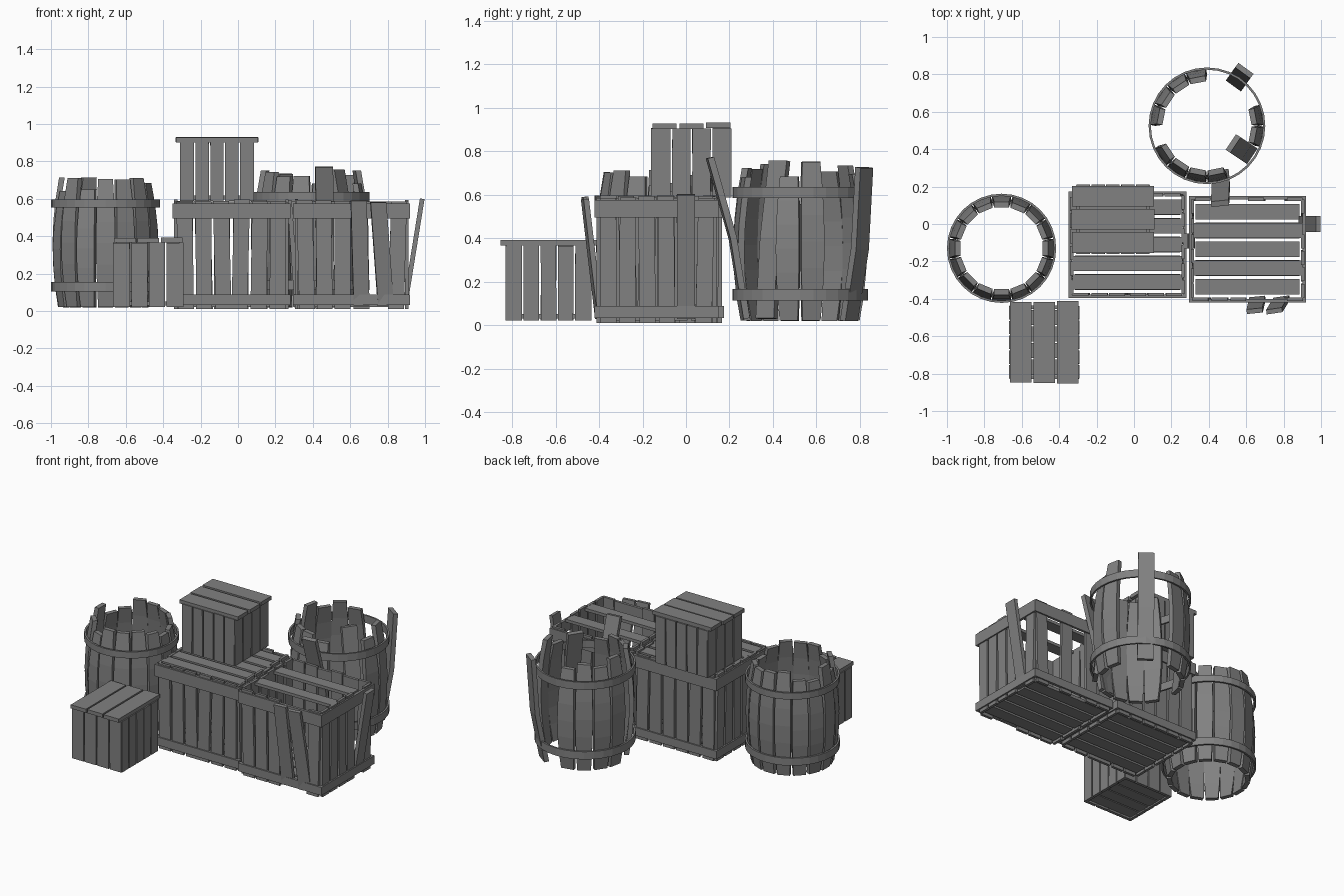
import bpy, bmesh, math, random
from mathutils import Vector

random.seed(4)
cube = bpy.data.objects.get("Cube")
if cube:
    bpy.data.objects.remove(cube, do_unlink=True)

GREY = (0.22, 0.22, 0.22, 1)
mat = bpy.data.materials.new("weathered_grey")
mat.use_nodes = True
mat.diffuse_color = GREY
mat.node_tree.nodes["Principled BSDF"].inputs["Base Color"].default_value = GREY
Z = Vector((0, 0, 1))


def finish(bm, name):
    bmesh.ops.recalc_face_normals(bm, faces=bm.faces)
    mesh = bpy.data.meshes.new(name)
    bm.to_mesh(mesh)
    bm.free()
    mesh.materials.append(mat)
    obj = bpy.data.objects.new(name, mesh)
    bpy.context.collection.objects.link(obj)
    return obj


def plank(bm, path, across, widths, thick):
    """Sweep a flat rectangle along a path of points."""
    path = [Vector(p) for p in path]
    across = Vector(across).normalized()
    normal = across.cross(path[-1] - path[0]).normalized() * thick / 2
    rings = []
    for p, w in zip(path, widths):
        side = across * w / 2
        rings.append([bm.verts.new(p + a * side + b * normal)
                      for a, b in ((-1, -1), (1, -1), (1, 1), (-1, 1))])
    for lo, hi in zip(rings, rings[1:]):
        for i in range(4):
            j = (i + 1) % 4
            bm.faces.new((lo[i], lo[j], hi[j], hi[i]))
    bm.faces.new(rings[0])
    bm.faces.new(rings[-1])


def loose_board(name, path, across, width, thick=0.025):
    bm = bmesh.new()
    plank(bm, path, across, [width] * len(path), thick)
    finish(bm, name)


def wall_planks(bm, a, b, z0, z1, count, thick, gap=0.012, skip=(), jitter=0.006):
    """Upright planks filling the line from a to b."""
    a, b = Vector((*a, 0)), Vector((*b, 0))
    step = (b - a) / count
    for i in range(count):
        if i in skip:
            continue
        mid = a + step * (i + 0.5)
        lean = step.normalized() * random.uniform(-jitter, jitter)
        w = step.length - gap
        plank(bm, [mid + Z * z0 - lean, mid + Z * (z1 + random.uniform(-jitter, jitter)) + lean],
              step, [w, w], thick)


def floor_planks(bm, x0, x1, y0, y1, z, count, thick, gap, only=None):
    """Flat planks running along x, stacked in y."""
    step = (y1 - y0) / count
    for i in range(count):
        if only and i not in only:
            continue
        y = y0 + step * (i + 0.5)
        w = step - gap
        plank(bm, [(x0, y, z), (x1, y, z)], (0, 1, 0), [w, w], thick)


# Large slatted crates
def large_crate(name, x0, x1, y0, y1, skips, lid):
    t = 0.018
    bm = bmesh.new()
    corners = [(x0, y0), (x1, y0), (x1, y1), (x0, y1)]
    inset = [(x0 + t, y0 + t), (x1 - t, y0 + t), (x1 - t, y1 - t), (x0 + t, y1 - t)]
    for i in range(4):
        a, b = inset[i], inset[(i + 1) % 4]
        wall_planks(bm, a, b, 0.01, 0.59, 6, t, 0.014, skips[i], 0.008)
    finish(bm, name + "_wall_planks")

    bm = bmesh.new()
    for i in range(4):
        a, b = Vector((*corners[i], 0)), Vector((*corners[(i + 1) % 4], 0))
        along = (b - a).normalized()
        inward = Z.cross(along) * t / 2
        for z, h in ((0.06, 0.055), (0.535, 0.08)):
            plank(bm, [a + inward + Z * z, b + inward + Z * z], Z, [h, h], t)
    finish(bm, name + "_rails")

    bm = bmesh.new()
    e = 0.035
    floor_planks(bm, x0 + e, x1 - e, y0 + e, y1 - e, 0.03, 5, 0.02, 0.016)
    finish(bm, name + "_floor")
    bm = bmesh.new()
    floor_planks(bm, x0 + 0.02, x1 - 0.02, y0 + e, y1 - e, 0.575, 5, 0.02, 0.02, lid)
    finish(bm, name + "_top_slats")


large_crate("left_crate", -0.35, 0.28, -0.395, 0.175, [()] * 4, None)
large_crate("right_crate", 0.295, 0.92, -0.42, 0.15, [(3, 4), (4,), (1, 3), ()], (1, 3))

# Planks pulled away from the crates
loose_board("front_loose_plank_a", [(0.66, -0.40, 0.03), (0.645, -0.465, 0.59)], (1, 0.1, 0), 0.085)
loose_board("front_loose_plank_b", [(0.79, -0.40, 0.03), (0.75, -0.465, 0.58)], (1, 0.15, 0), 0.085)
loose_board("side_loose_plank", [(0.893, 0.0, 0.03), (0.985, 0.0, 0.6)], (0, 1, 0), 0.085)
loose_board("middle_loose_plank", [(0.315, -0.09, 0.03), (0.275, -0.09, 0.59)], (0, 1, 0), 0.08)


# Small lidded boxes
def small_box(name, x0, x1, y0, y1, z0, z1, nx, ny, lid_along_x):
    t, lid = 0.02, 0.025
    bm = bmesh.new()
    h = t / 2
    for y in (y0 + h, y1 - h):
        wall_planks(bm, (x0, y), (x1, y), z0, z1 - lid, nx, t, 0.008, (), 0.001)
    for x in (x0 + h, x1 - h):
        wall_planks(bm, (x, y0), (x, y1), z0, z1 - lid, ny, t, 0.008, (), 0.001)
    floor_planks(bm, x0 + t, x1 - t, y0 + t, y1 - t, z0 + 0.02, 4, t, 0.008)
    finish(bm, name + "_body")

    bm = bmesh.new()
    size = (y1 - y0) if lid_along_x else (x1 - x0)
    step = size / 3
    for i in range(3):
        z = z1 - lid / 2 + random.uniform(-0.004, 0.002)
        over = 0.022 + random.uniform(-0.004, 0.004)
        w = [step - 0.012] * 2
        if lid_along_x:
            y = y0 + step * (i + 0.5)
            plank(bm, [(x0 - over, y, z), (x1 + over, y, z)], (0, 1, 0), w, lid)
        else:
            x = x0 + step * (i + 0.5)
            plank(bm, [(x, y0 - over, z), (x, y1 + over, z)], (1, 0, 0), w, lid)
    finish(bm, name + "_lid")


small_box("stacked_box", -0.31, 0.085, -0.16, 0.21, 0.587, 0.93, 5, 4, True)
small_box("ground_box", -0.668, -0.292, -0.83, -0.435, 0.02, 0.39, 4, 5, False)


# Open barrels
def barrel(name, cx, cy, radius, first, keep, tops, hoops):
    bm = bmesh.new()
    for i in keep:
        ang = math.radians(first + i * 22.5)
        out = Vector((math.cos(ang), math.sin(ang), 0))
        top = random.uniform(*tops)
        path, widths = [], []
        for k in range(7):
            f = k / 6
            bulge = 1 - (2 * f - 1) ** 2
            r = radius * (0.82 + 0.11 * bulge) - 0.006 * f
            path.append(Vector((cx, cy, 0.02 + (top - 0.02) * f)) + out * r)
            widths.append(radius * (0.27 + 0.08 * bulge))
        plank(bm, path, Z.cross(out), widths, 0.03)
    finish(bm, name + "_staves")

    for label, z0, z1 in hoops:
        bm = bmesh.new()
        rings = []
        for r, z in ((radius, z0), (radius, z1), (radius - 0.012, z1), (radius - 0.012, z0)):
            rings.append([bm.verts.new((cx + r * math.cos(math.tau * k / 32),
                                        cy + r * math.sin(math.tau * k / 32), z))
                          for k in range(32)])
        for a in range(4):
            p, q = rings[a], rings[(a + 1) % 4]
            for k in range(32):
                n = (k + 1) % 32
                bm.faces.new((p[k], p[n], q[n], q[k]))
        finish(bm, name + "_" + label + "_hoop")


barrel("left_barrel", -0.708, -0.13, 0.292, 0, range(16), (0.64, 0.72),
       (("lower", 0.105, 0.155), ("upper", 0.553, 0.597)))
barrel("back_barrel", 0.39, 0.525, 0.312, 11.25, (0, 4, 5, 6, 7, 9, 10, 11, 12, 15), (0.68, 0.76),
       (("lower", 0.113, 0.165), ("upper", 0.585, 0.636)))

# Staves fallen from the back barrel
loose_board("outer_loose_stave", [(0.54, 0.75, 0.02), (0.575, 0.80, 0.35), (0.59, 0.82, 0.725)],
            (-0.8, 0.58, 0), 0.1, 0.03)
loose_board("inner_loose_stave", [(0.62, 0.37, 0.03), (0.59, 0.39, 0.4), (0.53, 0.43, 0.755)],
            (0.55, 0.83, 0), 0.1, 0.03)
loose_board("leaning_stave", [(0.46, 0.275, 0.03), (0.465, 0.215, 0.4), (0.46, 0.11, 0.77)],
            (1, 0.1, 0), 0.095, 0.03)
